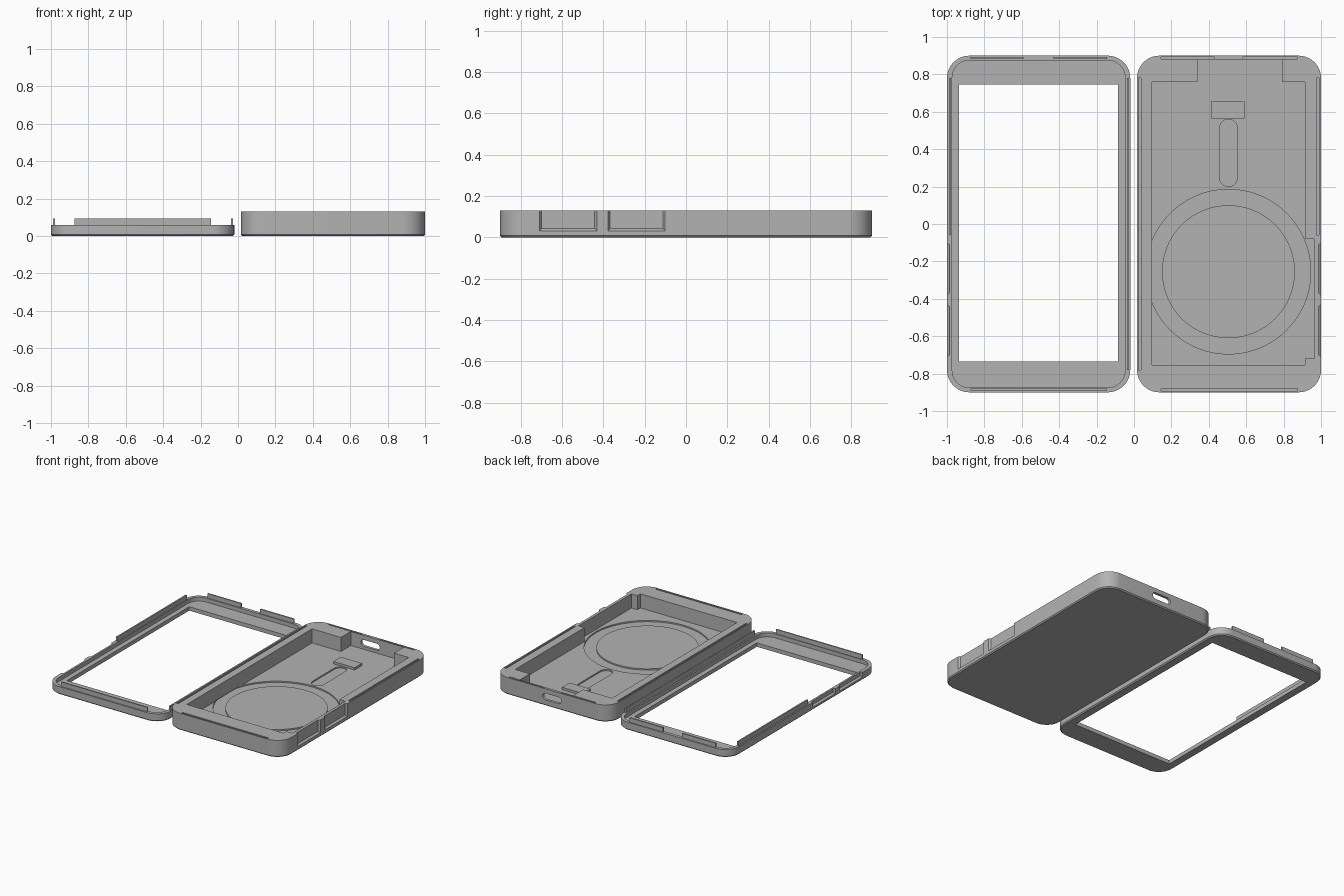
import bpy, bmesh, math

if "Cube" in bpy.data.objects:
    bpy.data.objects.remove(bpy.data.objects["Cube"])

grey = bpy.data.materials.new("mid_grey")
grey.diffuse_color = (0.45, 0.45, 0.45, 1)
grey.use_nodes = True
grey.node_tree.nodes["Principled BSDF"].inputs["Base Color"].default_value = grey.diffuse_color


def loft(name, loops, ring=False):
    """Skin a list of equal 3D loops; cap the ends unless it closes on itself."""
    bm = bmesh.new()
    rows = [[bm.verts.new(p) for p in lp] for lp in loops]
    n = len(rows[0])
    pairs = list(zip(rows, rows[1:])) + ([(rows[-1], rows[0])] if ring else [])
    for a, b in pairs:
        for i in range(n):
            j = (i + 1) % n
            bm.faces.new((a[i], a[j], b[j], b[i]))
    if not ring:
        bm.faces.new(rows[0])
        bm.faces.new(rows[-1])
    bmesh.ops.recalc_face_normals(bm, faces=bm.faces)
    me = bpy.data.meshes.new(name)
    bm.to_mesh(me)
    bm.free()
    ob = bpy.data.objects.new(name, me)
    me.materials.append(grey)
    bpy.context.collection.objects.link(ob)
    return ob


def at(pts, z):
    return [(x, y, z) for x, y in pts]


def prism(name, pts, z0, z1):
    return loft(name, [at(pts, z0), at(pts, z1)])


def rounded(cx, hx, hy, r, seg=10):
    pts = []
    for q, (sx, sy) in enumerate(((1, 1), (-1, 1), (-1, -1), (1, -1))):
        for i in range(seg + 1):
            a = math.pi / 2 * (q + i / seg)
            pts.append((cx + sx * (hx - r) + r * math.cos(a), sy * (hy - r) + r * math.sin(a)))
    return pts


def rect(x0, x1, y0, y1):
    return [(x0, y0), (x1, y0), (x1, y1), (x0, y1)]


def circle(cx, cy, r, n=96):
    return [(cx + r * math.cos(2 * math.pi * i / n), cy + r * math.sin(2 * math.pi * i / n)) for i in range(n)]


def pill(c0, c1, half, r, seg=10):
    """Stadium outline: long axis is the first coordinate, centred on (c0, c1)."""
    pts = []
    for s, a0 in ((1, -math.pi / 2), (-1, math.pi / 2)):
        for i in range(seg + 1):
            a = a0 + math.pi * i / seg
            pts.append((c0 + s * (half - r) + r * math.cos(a), c1 + r * math.sin(a)))
    return pts


def shell(name, cx, hx, h):
    """Rounded slab with a small chamfer around the bottom."""
    c = 0.008
    full = rounded(cx, hx, 0.9, 0.12)
    return loft(name, [at(rounded(cx, hx - c, 0.9 - c, 0.12 - c), 0), at(full, c), at(full, h)])


def button_recess(side, y0, y1, z0):
    """Sloped recess in a side wall, open at the top."""
    def face(x, d):
        return [(side * x, y0 + d, z0 + d), (side * x, y1 - d, z0 + d),
                (side * x, y1 - d, 0.3), (side * x, y0 + d, 0.3)]
    return loft("recess_cutter", [face(1.002, 0), face(0.986, 0.012)])


def cut(ob, cutters):
    bpy.context.view_layer.objects.active = ob
    for c in cutters:
        c.hide_render = True
        m = ob.modifiers.new("cut", "BOOLEAN")
        m.operation, m.solver, m.object = "DIFFERENCE", "EXACT", c
        bpy.ops.object.modifier_apply(modifier=m.name)
        bpy.data.objects.remove(c)


def smooth(ob):
    bpy.ops.object.select_all(action="DESELECT")
    ob.select_set(True)
    bpy.context.view_layer.objects.active = ob
    bpy.ops.object.shade_smooth_by_angle(angle=math.radians(25))


BUTTONS = ((-0.71, -0.43), (-0.38, -0.10))
FLOOR = 0.022

# deep case with stepped cavity
case = shell("case_body", 0.508, 0.492, 0.13)
cavity = [(0.095, -0.755), (0.915, -0.755), (0.915, -0.72), (0.965, -0.72), (0.965, -0.08), (0.915, -0.08),
          (0.915, 0.76), (0.79, 0.76), (0.79, 0.88), (0.34, 0.88), (0.34, 0.76), (0.095, 0.76)]
cutters = [prism("cavity_cutter", cavity, FLOOR, 0.3)]

# charging ring groove and cable groove in the floor
o, i = circle(0.505, -0.255, 0.44), circle(0.505, -0.255, 0.355)
zb, zt = FLOOR - 0.01, FLOOR + 0.003
cutters.append(loft("ring_cutter", [at(o, zb), at(o, zt), at(i, zt), at(i, zb)], ring=True))
cable = [(0.505 - v, u) for u, v in pill(0.38, 0, 0.18, 0.047)]
cutters.append(prism("cable_cutter", cable, zb, zt + 0.01))

# port through the back wall
port = pill(0.505, 0.07, 0.08, 0.025)
cutters.append(loft("port_cutter", [[(x, 0.85, z) for x, z in port], [(x, 0.95, z) for x, z in port]]))

# slots in the rim for the clips
for r in ((0.025, 0.038, -0.78, 0.78), (0.977, 0.99, -0.06, 0.78), (0.145, 0.875, -0.892, -0.879),
          (0.145, 0.43, 0.882, 0.892), (0.58, 0.875, 0.882, 0.892)):
    cutters.append(prism("slot_cutter", rect(*r), 0.09, 0.3))
cutters += [button_recess(1, a, b, 0.03) for a, b in BUTTONS]
cut(case, cutters)
smooth(case)

# raised pad at the end of the cable groove
prism("cable_pad", rect(0.413, 0.592, 0.565, 0.655), FLOOR - 0.005, FLOOR + 0.018)

# open cover frame
frame = shell("cover_frame", -0.51, 0.49, 0.06)
cutters = [prism("lip_cutter", rounded(-0.51, 0.462, 0.875, 0.092), 0.03, 0.3),
           prism("opening_cutter", rect(-0.935, -0.085, -0.735, 0.745), -0.1, 0.3)]
cutters += [button_recess(-1, a, b, 0.02) for a, b in BUTTONS]
cut(frame, cutters)
smooth(frame)

# clips standing on the frame rim
for name, r in (("left_clip", (-0.99, -0.979, -0.06, 0.78)), ("right_clip", (-0.037, -0.027, -0.78, 0.78)),
                ("front_clip", (-0.875, -0.145, -0.89, -0.88)),
                ("back_clip_left", (-0.875, -0.592, 0.882, 0.892)),
                ("back_clip_right", (-0.43, -0.145, 0.882, 0.892))):
    prism(name, rect(*r), 0.05, 0.094)
